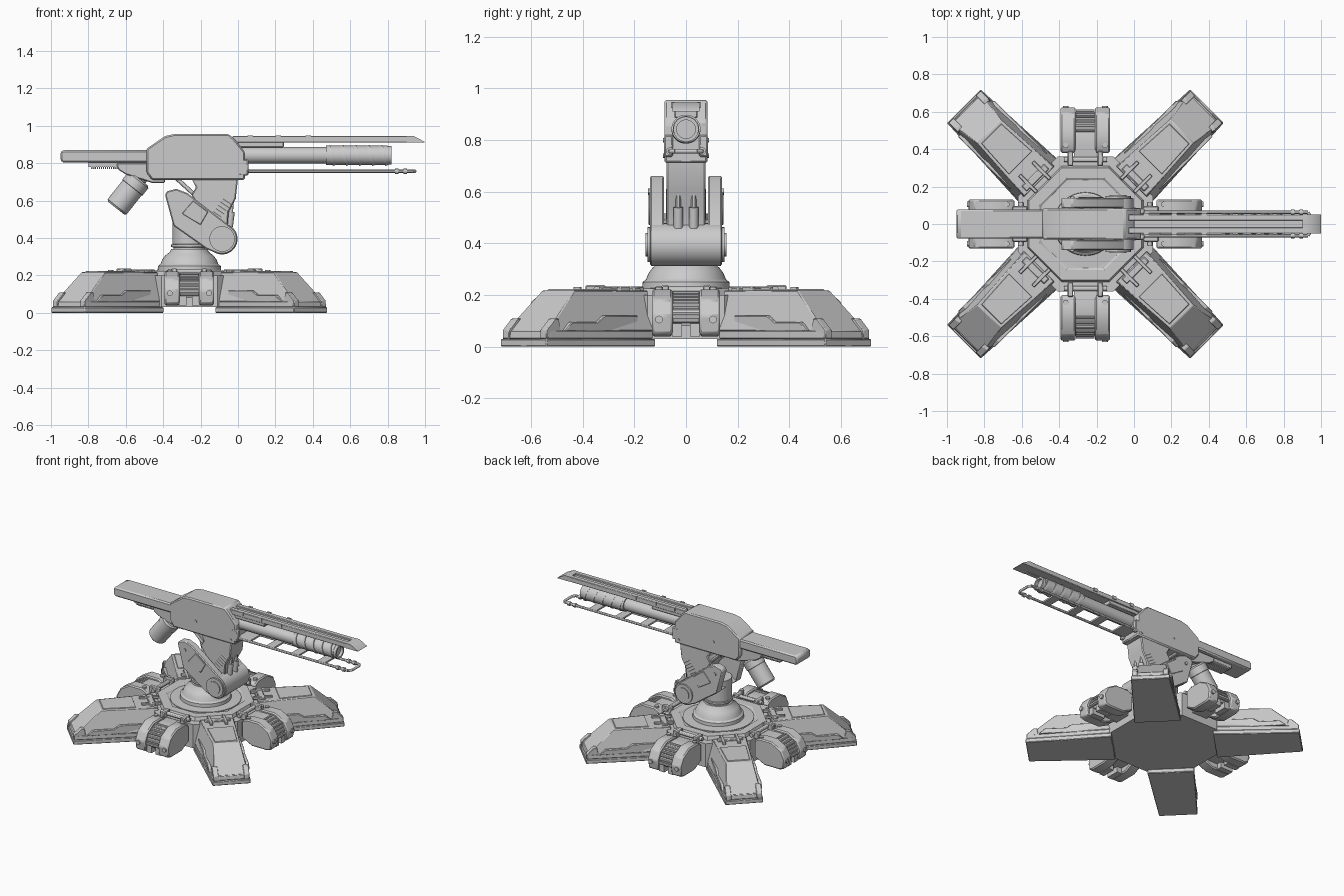
import bpy, bmesh
from math import radians, pi, cos, sin
from mathutils import Matrix, Vector

I = Matrix.Identity(4)
CX = -0.26  # pedestal axis


def finish(name, bm, M=I, bevel=0):
    bmesh.ops.remove_doubles(bm, verts=bm.verts, dist=1e-5)
    bmesh.ops.recalc_face_normals(bm, faces=bm.faces)
    me = bpy.data.meshes.new(name)
    bm.to_mesh(me)
    bm.free()
    ob = bpy.data.objects.new(name, me)
    ob.matrix_world = M
    bpy.context.collection.objects.link(ob)
    if bevel:
        b = ob.modifiers.new("bevel", 'BEVEL')
        b.width, b.segments, b.limit_method = bevel, 1, 'ANGLE'
    return ob


def prism(name, pts, y0, y1, M=I, bevel=0):
    """Extrude an xz profile from y0 to y1."""
    bm = bmesh.new()
    f = bm.faces.new([bm.verts.new((x, y0, z)) for x, z in pts])
    r = bmesh.ops.extrude_face_region(bm, geom=[f])
    bmesh.ops.translate(bm, vec=(0, y1 - y0, 0),
                        verts=[v for v in r['geom'] if isinstance(v, bmesh.types.BMVert)])
    return finish(name, bm, M, bevel)


def box(name, x0, x1, y0, y1, z0, z1, M=I, bevel=0):
    return prism(name, [(x0, z0), (x1, z0), (x1, z1), (x0, z1)], y0, y1, M, bevel)


def taper(name, low, high, M=I, bevel=0):
    """Convex block between two trapezoids given as (r0, w0, r1, w1, z)."""
    bm = bmesh.new()
    for r0, w0, r1, w1, z in (low, high):
        for s in (-1, 1):
            bm.verts.new((r0, s * w0, z))
            bm.verts.new((r1, s * w1, z))
    bmesh.ops.convex_hull(bm, input=bm.verts)
    bmesh.ops.dissolve_limit(bm, angle_limit=0.01, verts=bm.verts, edges=bm.edges)
    return finish(name, bm, M, bevel)


def lathe(name, prof, origin, axis=(0, 0, 1), n=32, M=I, turn=0):
    """Spin (radius, height) points about an axis."""
    bm = bmesh.new()
    vs = [bm.verts.new((r, 0, h)) for r, h in prof]
    es = [bm.edges.new(p) for p in zip(vs, vs[1:])]
    bmesh.ops.spin(bm, geom=vs + es, cent=(0, 0, 0), axis=(0, 0, 1), angle=2 * pi, steps=n)
    q = Vector(axis).to_track_quat('Z', 'Y').to_matrix().to_4x4()
    return finish(name, bm, M @ Matrix.Translation(origin) @ q @ Matrix.Rotation(turn, 4, 'Z'))


def cyl(name, a, b, r, n=24, M=I, turn=0):
    d = Vector(b) - Vector(a)
    L = d.length
    return lathe(name, [(0, 0), (r, 0), (r, L), (0, L)], a, d, n, M, turn)


# Hub
cyl("hub_body", (CX, 0, 0.03), (CX, 0, 0.2), 0.39, 8, turn=pi / 8)
lathe("hub_top", [(0, 0), (0.335, 0), (0.325, 0.025), (0.265, 0.025), (0.255, 0.018), (0, 0.018)],
      (CX, 0, 0.2), n=8, turn=pi / 8)

# Diagonal feet
for sx in (-1, 1):
    for sy in (-1, 1):
        a = radians(45 if sx > 0 else 135) * sy
        M = Matrix.Translation((CX + 0.02 * sx, 0, 0)) @ Matrix.Rotation(a, 4, 'Z')
        taper("foot_sole", (0.32, 0.155, 0.89, 0.127, 0), (0.32, 0.155, 0.89, 0.127, 0.03), M, 0.004)
        taper("foot_plate", (0.32, 0.15, 0.88, 0.122, 0.03), (0.32, 0.15, 0.875, 0.12, 0.062), M, 0.004)
        taper("foot_shell", (0.32, 0.152, 0.872, 0.118, 0.06), (0.32, 0.112, 0.7, 0.088, 0.218), M, 0.004)
        taper("foot_top_panel", (0.46, 0.09, 0.69, 0.078, 0.21), (0.465, 0.085, 0.68, 0.073, 0.223), M)
        box("foot_latch_bar", 0.33, 0.37, -0.085, 0.085, 0.2, 0.23, M, 0.005)
        for s in (-1, 1):
            # side skirt, toe clip and latch
            prism("foot_side_panel", [(0.4, 0.06), (0.8, 0.06), (0.76, 0.095), (0.62, 0.095), (0.58, 0.12), (0.4, 0.12)],
                  s * 0.115, s * 0.137, M, 0.003)
            prism("toe_clip", [(0.80, 0.03), (0.886, 0.03), (0.884, 0.065), (0.838, 0.108), (0.815, 0.108)],
                  s * 0.085, s * 0.121, M, 0.003)
            box("foot_latch", 0.29, 0.42, s * 0.04, s * 0.06, 0.21, 0.232, M, 0.003)

# Axial clamp modules
cheek = [(0.38, 0.08), (0.38, 0.2), (0.42, 0.222), (0.52, 0.222), (0.595, 0.18),
         (0.625, 0.12), (0.615, 0.05), (0.58, 0.04), (0.46, 0.04)]
core = [(0.3, 0.08), (0.3, 0.19), (0.42, 0.205), (0.51, 0.205), (0.575, 0.17), (0.6, 0.12), (0.59, 0.08)]
for k in range(4):
    M = Matrix.Translation((CX, 0, 0)) @ Matrix.Rotation(k * pi / 2, 4, 'Z')
    prism("clamp_core", core, -0.06, 0.06, M)
    for s in (-1, 1):
        prism("clamp_cheek", cheek, s * 0.052, s * 0.132, M, 0.008)
        cyl("clamp_bolt", (0.61, s * 0.105, 0.105), (0.632, s * 0.105, 0.105), 0.015, 12, M)
        cyl("clamp_top_bolt", (0.42, s * 0.105, 0.215), (0.42, s * 0.105, 0.23), 0.015, 12, M)
        box("hinge_knuckle", 0.31, 0.39, s * 0.065, s * 0.095, 0.19, 0.238, M, 0.005)
        box("clamp_foot", 0.5, 0.6, s * 0.015, s * 0.055, 0.04, 0.09, M)
    cyl("hinge_pin", (0.345, -0.115, 0.22), (0.345, 0.115, 0.22), 0.014, 12, M)
    # ribs over the curved outer face
    path = [Vector((0.5, 0, 0.207)), Vector((0.575, 0, 0.172)), Vector((0.602, 0, 0.1))]
    for i in range(7):
        t = i / 3
        j = min(int(t), 1)
        c = path[j].lerp(path[j + 1], t - j)
        cyl("clamp_rib", (c.x, -0.05, c.z), (c.x, 0.05, c.z), 0.009, 8, M)

# Turntable dome and neck
lathe("turntable_dome", [(0, 0), (0.235, 0), (0.235, 0.008), (0.17, 0.012), (0.168, 0.035), (0.155, 0.045),
                         (0.145, 0.07), (0.13, 0.09), (0.105, 0.11), (0.098, 0.125), (0, 0.125)], (CX, 0, 0.215), n=48)
lathe("neck", [(0, 0), (0.085, 0), (0.085, 0.015), (0.097, 0.017), (0.097, 0.03), (0.09, 0.032),
               (0.09, 0.18), (0, 0.18)], (CX, 0, 0.335), n=40)

# Lower arm: side plates, filled root and pivot drum
ex, ez = -0.085, 0.395
arc = [(ex + 0.082 * cos(radians(t)), ez + 0.082 * sin(radians(t))) for t in range(40, -111, -15)]
arm = [(-0.39, 0.63), (-0.38, 0.65), (-0.33, 0.663), (-0.27, 0.64)] + arc + [(-0.17, 0.342), (-0.345, 0.465)]
for s in (-1, 1):
    prism("lower_arm_plate", arm, s * 0.085, s * 0.14, I, 0.006)
    cyl("pivot_cap", (ex, s * 0.13, ez), (ex, s * 0.15, ez), 0.068)
    cyl("pivot_hub", (ex, s * 0.145, ez), (ex, s * 0.156, ez), 0.045)
    cyl("arm_bolt", (-0.33, s * 0.135, 0.6), (-0.33, s * 0.147, 0.6), 0.012, 12)
    prism("arm_cover", [(-0.3, 0.53), (-0.24, 0.6), (-0.16, 0.54), (-0.2, 0.47)], s * 0.138, s * 0.145, I, 0.003)
    for i in range(6):
        o = Vector((-0.145 + i * 0.013, 0, 0.525 + i * 0.017))
        cyl("vent_fin", o + Vector((0, s * 0.07, 0)), o + Vector((0.045, s * 0.07, -0.03)), 0.007, 8)
    cyl("piston_sleeve", (-0.045, s * 0.03, 0.46), (-0.035, s * 0.03, 0.54), 0.018, 16)
    cyl("piston_rod", (-0.04, s * 0.03, 0.5), (-0.03, s * 0.03, 0.62), 0.01, 12)
    cyl("rear_link", (-0.33, s * 0.05, 0.72), (-0.22, s * 0.05, 0.62), 0.011, 12)
prism("lower_arm_root", [(-0.345, 0.47), (-0.3, 0.5), (-0.08, 0.475)] + arc[1:] + [(-0.17, 0.342)], -0.09, 0.09)
cyl("pivot_drum", (ex, -0.135, ez), (ex, 0.135, ez), 0.083, 40)

# Upper arm carrying the gun
prism("upper_arm", [(-0.25, 0.72), (0.0, 0.72), (-0.012, 0.61), (-0.05, 0.54), (-0.06, 0.4), (-0.12, 0.4),
                    (-0.19, 0.54), (-0.25, 0.63), (-0.225, 0.67)], -0.075, 0.075, I, 0.006)

# Gun housing and rear stock
prism("gun_housing", [(-0.49, 0.877), (-0.39, 0.945), (-0.34, 0.956), (-0.05, 0.956), (-0.02, 0.93), (0.037, 0.86),
                      (0.037, 0.711), (-0.46, 0.711), (-0.49, 0.75)], -0.084, 0.084, I, 0.008)
prism("rear_stock", [(-0.95, 0.82), (-0.94, 0.803), (-0.45, 0.803), (-0.45, 0.87), (-0.935, 0.87), (-0.95, 0.86)],
      -0.078, 0.078, I, 0.012)
box("stock_rail", -0.8, -0.48, -0.045, 0.045, 0.78, 0.81)
for i in range(16):
    box("rail_tooth", -0.785 + i * 0.0105, -0.779 + i * 0.0105, -0.045, 0.045, 0.769, 0.785)
prism("magazine_mount", [(-0.65, 0.8), (-0.64, 0.765), (-0.6, 0.74), (-0.46, 0.695), (-0.39, 0.695), (-0.39, 0.8)],
      -0.055, 0.055, I, 0.005)
for s in (-1, 1):
    for x, z in ((-0.28, 0.8), (0.0, 0.74)):
        cyl("housing_bolt", (x, s * 0.08, z), (x, s * 0.089, z), 0.009, 10)
    box("front_lug", 0.0, 0.055, s * 0.05, s * 0.085, 0.735, 0.82, I, 0.006)

# Canister slung under the stock
lathe("canister", [(0, 0), (0.055, 0), (0.065, 0.01), (0.065, 0.14), (0.069, 0.142), (0.069, 0.19), (0.06, 0.2),
                   (0.04, 0.2), (0.04, 0.215), (0.047, 0.217), (0.047, 0.228), (0.038, 0.23), (0.038, 0.242),
                   (0.047, 0.244), (0.047, 0.255), (0.036, 0.257), (0.036, 0.29), (0, 0.29)],
      (-0.652, 0, 0.56), (0.62, 0, 0.78), 32)

# Barrel with slanted cooling rings
lathe("barrel", [(0, 0), (0.044, 0), (0.044, 0.45), (0.049, 0.455), (0.049, 0.8), (0.036, 0.8), (0.036, 0.7),
                 (0, 0.7)], (0.02, 0, 0.842), (1, 0, 0), 32)
ax = Vector((1, 0, 0.3)).normalized()
for i in range(5):
    c = Vector((0.5 + i * 0.07, 0, 0.842))
    cyl("barrel_ring", c - ax * 0.009, c + ax * 0.009, 0.056, 32)
cyl("barrel_jacket", (0.47, 0, 0.842), (0.8, 0, 0.842), 0.0515, 32).hide_render = False

# Upper rail: spine, side strips, pointed tip
box("rail_root", 0.0, 0.245, -0.045, 0.045, 0.885, 0.925, I, 0.004)
box("rail_spine", 0.0, 0.93, -0.04, 0.04, 0.912, 0.932)
for s in (-1, 1):
    box("rail_strip", -0.03, 0.93, s * 0.018, s * 0.052, 0.91, 0.945, I, 0.003)
    for x in (0.05, 0.2, 0.36):
        box("rail_clip", x, x + 0.03, s * 0.045, s * 0.058, 0.925, 0.948)
prism("rail_tip", [(0.9, 0.91), (1.0, 0.91), (0.995, 0.916), (0.94, 0.945), (0.9, 0.945)], -0.052, 0.052)

# Lower ladder frame
for s in (-1, 1):
    cyl("frame_rod", (0.03, s * 0.062, 0.757), (0.93, s * 0.062, 0.757), 0.009, 12)
    cyl("frame_corner", (0.93, s * 0.062, 0.757), (0.945, s * 0.04, 0.757), 0.009, 12)
    for x in (0.84, 0.885):
        cyl("frame_knob", (x, s * 0.062, 0.757), (x + 0.018, s * 0.062, 0.757), 0.015, 12)
cyl("frame_end", (0.945, -0.042, 0.757), (0.945, 0.042, 0.757), 0.009, 12)
for x0, x1 in ((0.03, 0.14), (0.27, 0.33), (0.47, 0.53), (0.68, 0.74)):
    box("frame_plate", x0, x1, -0.06, 0.06, 0.751, 0.763)

# Smooth the round parts, keep hard edges
bpy.ops.object.select_all(action='SELECT')
bpy.context.view_layer.objects.active = bpy.context.selected_objects[0]
bpy.ops.object.shade_smooth_by_angle(angle=radians(30))
